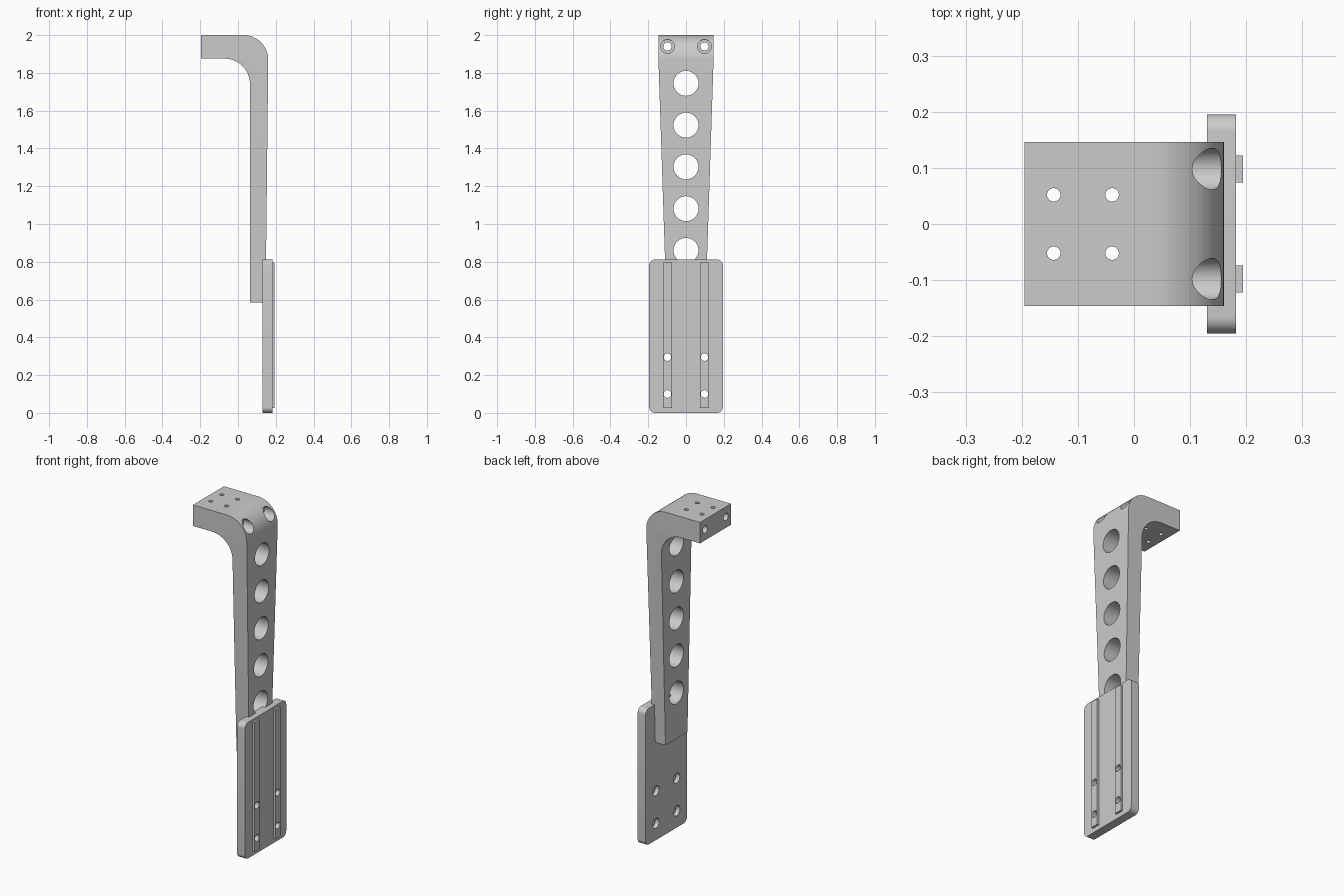
import bpy, bmesh, math
from mathutils import Matrix

cube = bpy.data.objects.get("Cube")
if cube:
    bpy.data.objects.remove(cube, do_unlink=True)

grey = bpy.data.materials.new("machined grey")
grey.use_nodes = True
grey.diffuse_color = (0.6, 0.6, 0.6, 1)
grey.node_tree.nodes["Principled BSDF"].inputs["Base Color"].default_value = (0.6, 0.6, 0.6, 1)


def make(name, bm):
    bmesh.ops.recalc_face_normals(bm, faces=bm.faces)
    mesh = bpy.data.meshes.new(name)
    bm.to_mesh(mesh)
    bm.free()
    obj = bpy.data.objects.new(name, mesh)
    bpy.context.collection.objects.link(obj)
    mesh.materials.append(grey)
    return obj


def box(name, x0, x1, y0, y1, z0, z1, corner=0):
    """Box with optional rounding of the edges that run along x."""
    bm = bmesh.new()
    place = Matrix.Translation(((x0 + x1) / 2, (y0 + y1) / 2, (z0 + z1) / 2))
    size = Matrix.Diagonal((x1 - x0, y1 - y0, z1 - z0, 1))
    bmesh.ops.create_cube(bm, size=1, matrix=place @ size)
    if corner:
        along = [e for e in bm.edges if abs(e.verts[0].co.x - e.verts[1].co.x) > 1e-4]
        bmesh.ops.bevel(bm, geom=along, offset=corner, segments=8, profile=0.5, affect='EDGES')
    return make(name, bm)


def drill(obj, axis, start, end, radius, centres, sides=32):
    """Cut round holes along axis; centres are (x, y) for z or (y, z) for x."""
    bm = bmesh.new()
    mid = (start + end) / 2
    for a, b in centres:
        if axis == 'x':
            place = Matrix.Translation((mid, a, b)) @ Matrix.Rotation(math.pi / 2, 4, 'Y')
        else:
            place = Matrix.Translation((a, b, mid))
        bmesh.ops.create_cone(bm, cap_ends=True, segments=sides, radius1=radius,
                              radius2=radius, depth=end - start, matrix=place)
    cutter = make("hole_cutter", bm)
    cutter.hide_render = True
    mod = obj.modifiers.new("holes", 'BOOLEAN')
    mod.operation = 'DIFFERENCE'
    mod.solver = 'EXACT'
    mod.object = cutter
    bpy.context.view_layer.objects.active = obj
    bpy.ops.object.modifier_apply(modifier=mod.name)
    bpy.data.objects.remove(cutter, do_unlink=True)


def arc(cx, cz, r, steps=16):
    """Quarter turn from straight up round to +x."""
    return [(cx + r * math.sin(t), cz + r * math.cos(t))
            for t in (math.pi / 2 * i / steps for i in range(steps + 1))]


# Bent arm: side profile, extruded across y, then tapered below the bend
HALF, BEND, FOOT = 0.146, 1.87, 0.585
profile = [(-0.195, 2.0)] + arc(0.03, BEND, 0.13) + [(0.146, FOOT), (0.063, FOOT)]
profile += arc(-0.07, 1.742, 0.133)[::-1] + [(-0.195, 1.875)]
bm = bmesh.new()
face = bm.faces.new([bm.verts.new((x, -HALF, z)) for x, z in profile])
ext = bmesh.ops.extrude_face_region(bm, geom=[face])
for v in ext["geom"]:
    if isinstance(v, bmesh.types.BMVert):
        v.co.y = HALF
bmesh.ops.bisect_plane(bm, geom=bm.verts[:] + bm.edges[:] + bm.faces[:],
                       plane_co=(0, 0, BEND), plane_no=(0, 0, 1), dist=1e-5)
for v in bm.verts:
    drop = max(0, BEND - v.co.z) / (BEND - FOOT)
    v.co.y *= 1 - 0.29 * drop
arm = make("arm", bm)

# Lightening holes, recessed bolt holes and top mounting holes
SIDES = (-0.098, 0.098)
drill(arm, 'x', 0, 0.3, 0.066, [(0, 0.86 + 0.2212 * i) for i in range(5)], 48)
drill(arm, 'x', -0.3, 0.3, 0.022, [(y, 1.94) for y in SIDES])
drill(arm, 'x', 0.08, 0.3, 0.037, [(y, 1.94) for y in SIDES])
drill(arm, 'z', 1.7, 2.1, 0.012, [(x, y) for x in (-0.143, -0.039) for y in (-0.052, 0.052)], 24)

# Lower plate with rounded corners and recessed bolt holes
bolts = [(y, z) for y in SIDES for z in (0.1, 0.295)]
plate = box("mounting_plate", 0.13, 0.182, -0.195, 0.195, 0, 0.812, 0.03)
drill(plate, 'x', 0, 0.3, 0.02, bolts)
drill(plate, 'x', 0.05, 0.155, 0.03, bolts)

# Raised guide rails on the outer face of the plate
parts = [arm, plate]
for side, y in zip(("right", "left"), SIDES):
    rail = box(side + "_rail", 0.18, 0.194, y - 0.024, y + 0.024, 0.027, 0.797)
    drill(rail, 'x', 0, 0.3, 0.02, [b for b in bolts if b[0] == y])
    parts.append(rail)

bpy.ops.object.select_all(action='DESELECT')
for obj in parts:
    obj.select_set(True)
bpy.context.view_layer.objects.active = arm
bpy.ops.object.shade_smooth_by_angle(angle=math.radians(30))
